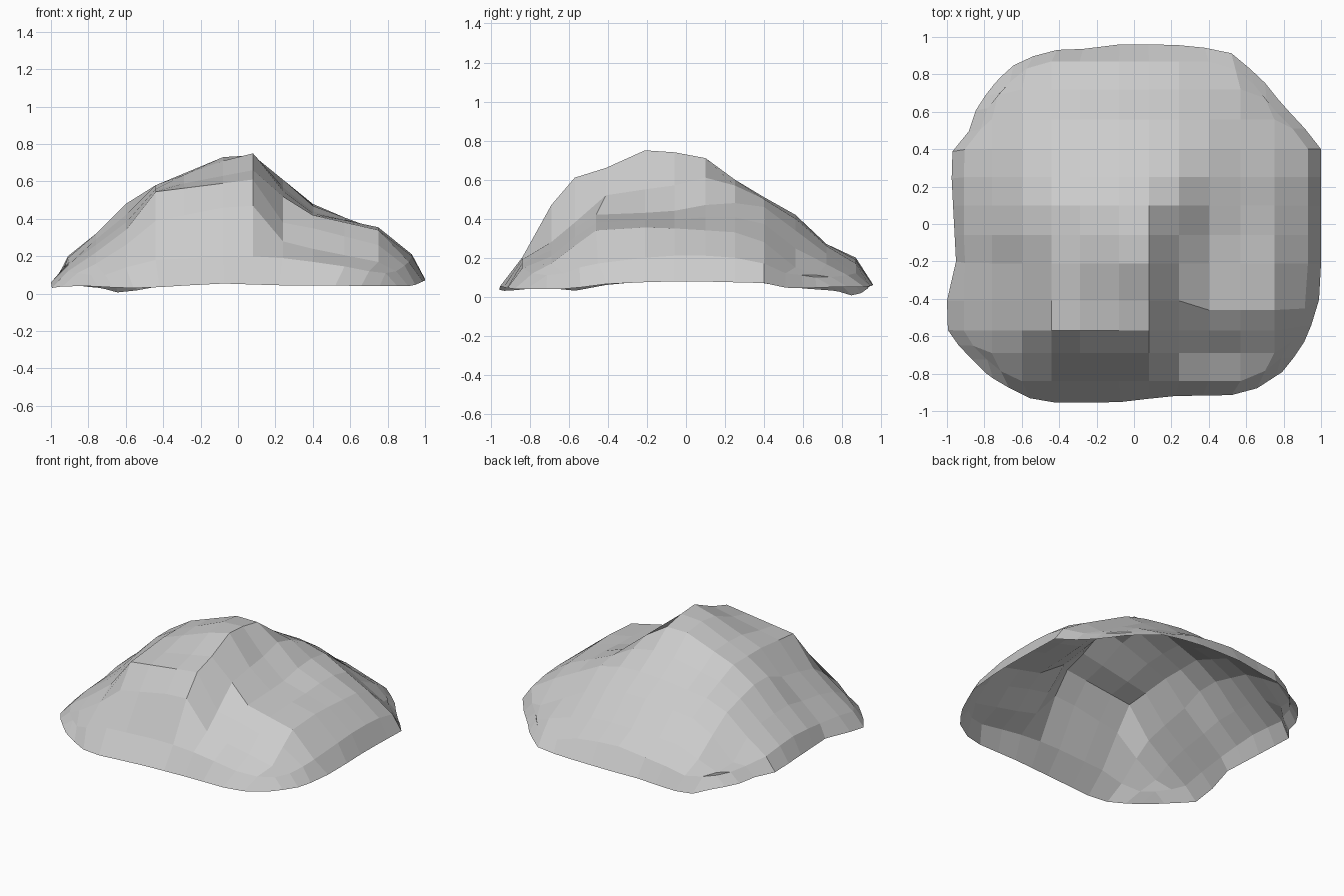
import bpy
from mathutils import Vector
from math import atan2

# Rim outline (x, y, z), counter-clockwise from the front left
RIM = [(-.5,-.955,.03), (-.1,-.955,.055), (.2,-.92,.045), (.52,-.915,.045), (.64,-.89,.04),
       (.81,-.78,.04), (.93,-.6,.04), (1,-.37,.07), (1,0,.08), (1,.4,.07), (.89,.54,.04),
       (.8,.63,.045), (.68,.78,.05), (.5,.93,.05), (.2,.96,.06), (-.08,.96,.06),
       (-.28,.935,.05), (-.44,.93,.04), (-.62,.87,0), (-.73,.77,.03), (-.84,.63,.04),
       (-.87,.51,.05), (-.97,.4,.07), (-.975,.24,.08), (-.95,-.23,.08), (-1,-.41,.06),
       (-1,-.56,.03), (-.93,-.66,.04), (-.78,-.81,.04), (-.61,-.91,.03)]

# Surface heights: one cross-section per y station
XS = [-.91, -.76, -.6, -.44, -.08, .08, .24, .4, .75, .93]
SECTIONS = {
    -.84: [.10, .10, .14, .18, .20, .20, .19, .17, .12, .11],
    -.69: [.11, .16, .26, .39, .46, .47, .28, .24, .17, .12],
    -.57: [.12, .22, .34, .545, .59, .61, .38, .35, .26, .15],
    -.41: [.15, .26, .38, .56, .63, .66, .52, .42, .34, .17],
    -.21: [.17, .29, .42, .58, .71, .75, .55, .43, .355, .20],
    -.06: [.19, .32, .48, .58, .73, .74, .57, .44, .35, .21],
    .10: [.20, .32, .48, .58, .71, .71, .61, .47, .34, .21],
    .25: [.19, .31, .44, .52, .59, .60, .57, .48, .33, .20],
    .40: [.17, .27, .40, .46, .50, .51, .50, .46, .28, .17],
    .56: [.12, .15, .30, .38, .42, .42, .40, .34, .15, .12],
    .72: [.11, .12, .19, .25, .27, .27, .26, .22, .11, .11],
    .87: [.10, .10, .11, .16, .20, .19, .17, .12, .10, .10],
}


def rim_hit(x, y):
    """Point on the rim in the direction of (x, y)."""
    for a, b in zip(RIM, RIM[1:] + RIM[:1]):
        ca, cb = x * a[1] - y * a[0], x * b[1] - y * b[0]
        if ca <= 0 <= cb and a[0] * x + a[1] * y > 0:
            return Vector(a).lerp(Vector(b), ca / (ca - cb))
    return min((Vector(p) for p in RIM),
               key=lambda p: abs(atan2(p.x * y - p.y * x, p.x * x + p.y * y)))


def height(row, x):
    """Linear height along one cross-section."""
    for i in range(len(XS) - 1):
        if x <= XS[i + 1]:
            t = (x - XS[i]) / (XS[i + 1] - XS[i])
            return row[i] + t * (row[i + 1] - row[i])
    return row[-1]


# Grid of surface points with the outer ring dropped onto the rim
cols = sorted([-1, *XS, -.29, .57, 1])
rows = [-1, *SECTIONS, 1]
verts, faces = [], []
for y in rows:
    for x in cols:
        edge = rim_hit(x, y)
        if abs(x) == 1 or abs(y) == 1:
            verts.append(edge)
            continue
        # The right-hand shelf starts a little further forward
        shift = .05 if y == -.41 and x > .3 else 0
        p = Vector((x, y - shift, height(SECTIONS[y], x)))
        limit = .95 * edge.xy.length
        if p.xy.length > limit:
            p = Vector((*(p.xy * (limit / p.xy.length)), p.z))
        verts.append(p)

n = len(cols)
for j in range(len(rows) - 1):
    for i in range(n - 1):
        k = j * n + i
        faces.append((k, k + 1, k + n + 1, k + n))

# Open rocky mound shell, flat shaded
mesh = bpy.data.meshes.new("rock_mound")
mesh.from_pydata(verts, [], faces)
mesh.update()
mound = bpy.data.objects.new("rock_mound", mesh)
bpy.context.collection.objects.link(mound)
